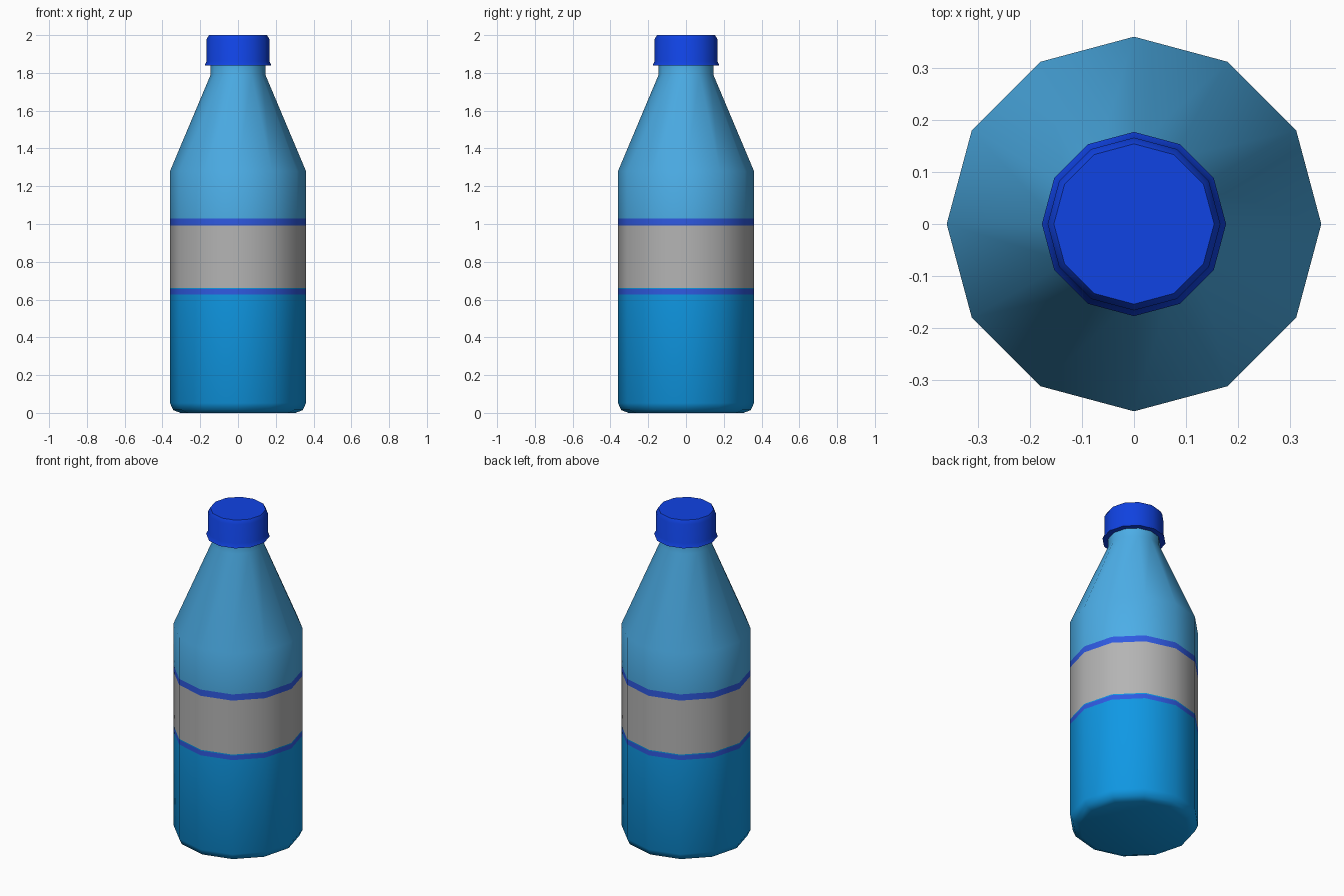
import bpy, bmesh, math

if "Cube" in bpy.data.objects:
    bpy.data.objects.remove(bpy.data.objects["Cube"])

SIDES = 12


def srgb(h):
    # Hex colour to linear RGBA
    c = [int(h[i:i + 2], 16) / 255 for i in (0, 2, 4)]
    return [v / 12.92 if v <= 0.04045 else ((v + 0.055) / 1.055) ** 2.4 for v in c] + [1]


def material(name, h):
    m = bpy.data.materials.new(name)
    m.diffuse_color = srgb(h)
    m.use_nodes = True
    m.node_tree.nodes["Principled BSDF"].inputs["Base Color"].default_value = m.diffuse_color
    return m


clear = material("light_blue_plastic", "4DB0EA")
water = material("water_blue", "0F98E4")
grey = material("label_grey", "B4B4B4")
stripe = material("stripe_blue", "2F5AE2")
cap_blue = material("cap_blue", "1043E4")


def lathe(name, profile, mats, rule, angle):
    # Revolve (radius, z) points; cap both ends; colour faces by mean height
    bm = bmesh.new()
    rings = [[bm.verts.new((r * math.cos(a), r * math.sin(a), z))
              for a in (2 * math.pi * i / SIDES for i in range(SIDES))]
             for r, z in profile]
    for low, high in zip(rings, rings[1:]):
        for i in range(SIDES):
            j = (i + 1) % SIDES
            bm.faces.new((low[i], low[j], high[j], high[i]))
    bm.faces.new(rings[0][::-1])
    bm.faces.new(rings[-1])
    for f in bm.faces:
        f.material_index = rule(f.calc_center_median().z)
    mesh = bpy.data.meshes.new(name)
    bm.to_mesh(mesh)
    bm.free()
    for m in mats:
        mesh.materials.append(m)
    ob = bpy.data.objects.new(name, mesh)
    bpy.context.collection.objects.link(ob)
    bpy.ops.object.select_all(action='DESELECT')
    ob.select_set(True)
    bpy.context.view_layer.objects.active = ob
    bpy.ops.object.shade_smooth_by_angle(angle=math.radians(angle))


# Bottle body: water, stripe, label, stripe, clear shoulder and neck
BANDS = [(0.628, 1), (0.656, 3), (0.662, 1), (0.992, 2), (1.03, 3), (9, 0)]
R = 0.36
lathe("bottle",
      [(0.305, 0), (0.343, 0.015), (R, 0.052)]
      + [(R, z) for z, _ in BANDS[:-1]]
      + [(R, 1.28), (0.145, 1.79), (0.145, 1.85)],
      [clear, water, grey, stripe],
      lambda z: next(i for top, i in BANDS if z < top), 50)

# Screw cap with flared tamper ring
lathe("cap",
      [(0.145, 1.838), (0.177, 1.838), (0.166, 1.862), (0.166, 1.978), (0.154, 2.0)],
      [cap_blue], lambda z: 0, 40)
